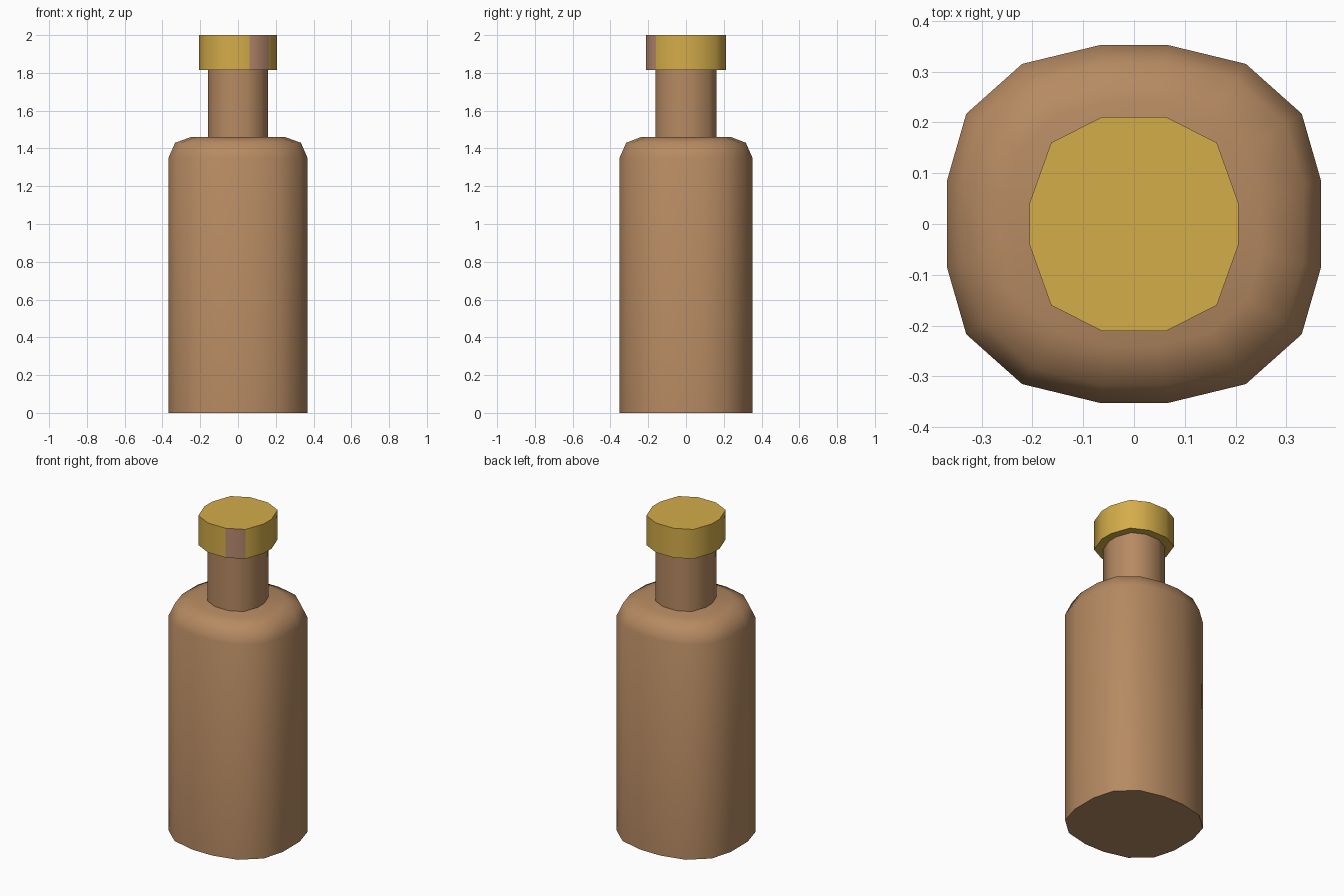
import bpy
import bmesh
import math

if "Cube" in bpy.data.objects:
    bpy.data.objects.remove(bpy.data.objects["Cube"])


def srgb(r, g, b):
    def lin(c):
        c /= 255
        return c / 12.92 if c <= 0.04045 else ((c + 0.055) / 1.055) ** 2.4
    return (lin(r), lin(g), lin(b), 1)


def material(name, rgb):
    m = bpy.data.materials.new(name)
    m.diffuse_color = srgb(*rgb)
    m.use_nodes = True
    m.node_tree.nodes["Principled BSDF"].inputs["Base Color"].default_value = m.diffuse_color
    return m


def outline(quarter):
    """Mirror a quarter outline (from +x round to +y) into a full loop."""
    half = quarter + [(-x, y) for x, y in reversed(quarter)]
    return half + [(-x, -y) for x, y in half]


def loft(name, section, rings, mats):
    """Stack scaled copies of a section; rings are (z, scale x, scale y)."""
    bm = bmesh.new()
    loops = [[bm.verts.new((x * sx, y * sy, z)) for x, y in section]
             for z, sx, sy in rings]
    n = len(section)
    for a, b in zip(loops, loops[1:]):
        for i in range(n):
            j = (i + 1) % n
            bm.faces.new((a[i], a[j], b[j], b[i]))
    bm.faces.new(loops[0][::-1])
    bm.faces.new(loops[-1])
    bmesh.ops.recalc_face_normals(bm, faces=bm.faces)
    mesh = bpy.data.meshes.new(name)
    bm.to_mesh(mesh)
    bm.free()
    for m in mats:
        mesh.materials.append(m)
    ob = bpy.data.objects.new(name, mesh)
    bpy.context.collection.objects.link(ob)
    bpy.ops.object.select_all(action='DESELECT')
    ob.select_set(True)
    bpy.context.view_layer.objects.active = ob
    bpy.ops.object.shade_smooth_by_angle(angle=math.radians(55))
    return ob


brown = material("bottle brown", (182, 138, 98))
gold = material("cap gold", (212, 173, 74))
tan = material("cap seam brown", (184, 138, 110))

body_section = outline([(0.368, 0.085), (0.33, 0.217), (0.22, 0.315), (0.067, 0.352)])
cap_section = outline([(0.206, 0.04), (0.163, 0.16), (0.062, 0.211)])

# Body with rounded shoulder
loft("bottle_body", body_section,
     [(0, 1, 1), (1.35, 1, 1), (1.43, 0.905, 0.9), (1.46, 0.68, 0.68)], [brown])

# Neck
loft("bottle_neck", cap_section, [(1.45, 0.77, 0.77), (1.82, 0.77, 0.77)], [brown])

# Cap, with one brown facet at the front right
cap = loft("bottle_cap", cap_section, [(1.815, 1, 1), (2.0, 1, 1)], [gold, tan])
for f in cap.data.polygons:
    c = f.center
    if 0.08 < c.x < 0.14 and c.y < -0.15:
        f.material_index = 1
